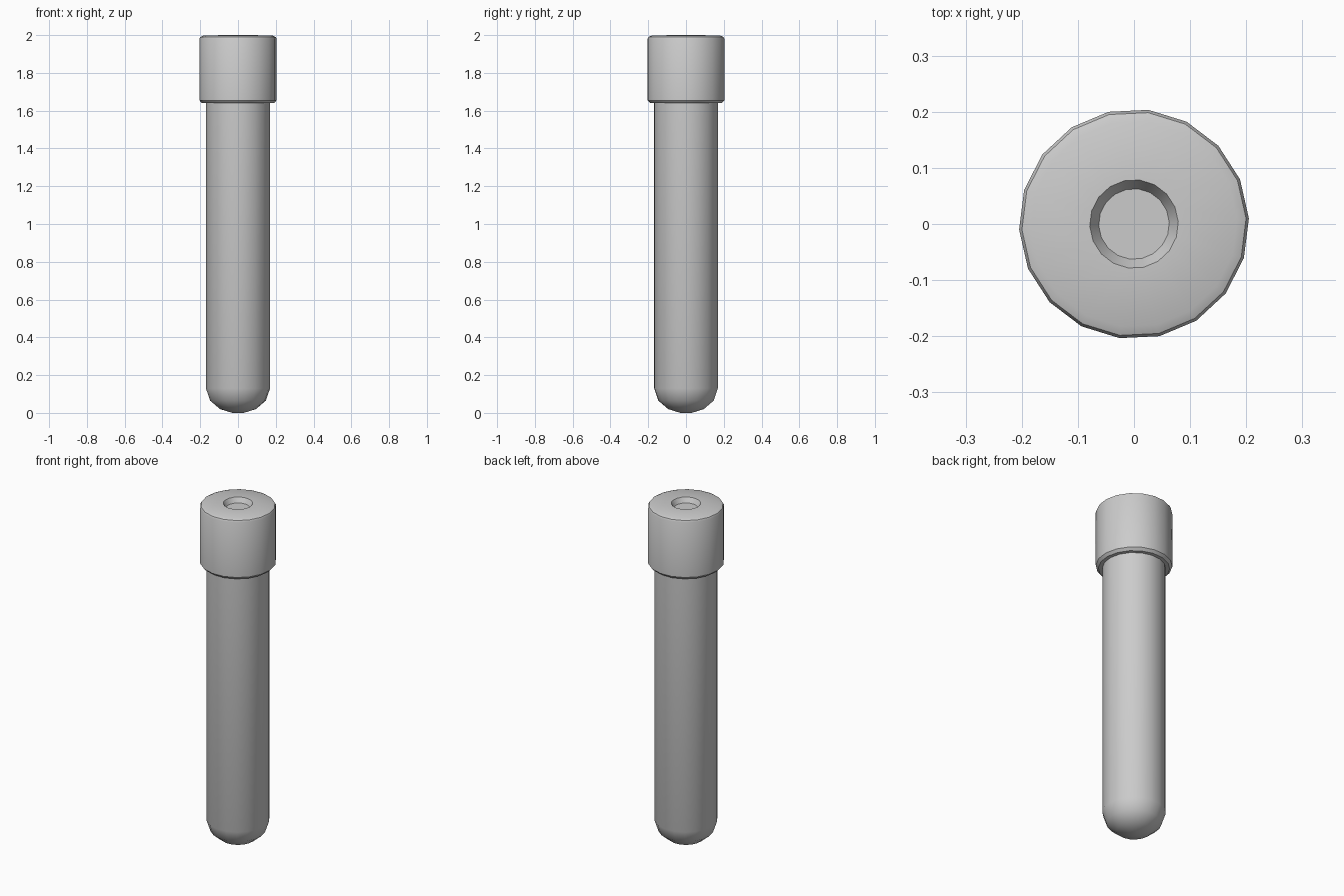
import bpy, bmesh, math

if "Cube" in bpy.data.objects:
    bpy.data.objects.remove(bpy.data.objects["Cube"], do_unlink=True)

GREY = (0.6, 0.6, 0.6, 1)
grey = bpy.data.materials.new("plain grey")
grey.use_nodes = True
grey.diffuse_color = GREY
grey.node_tree.nodes["Principled BSDF"].inputs["Base Color"].default_value = GREY


def lathe(name, profile, sides, turn=0):
    """Revolve (radius, z) points, listed bottom to top, and close both ends."""
    bm = bmesh.new()
    rings = []
    for r, z in profile:
        angles = [math.radians(turn) + math.tau * i / sides for i in range(sides)]
        rings.append([bm.verts.new((r * math.cos(a), r * math.sin(a), z)) for a in angles])
    for low, high in zip(rings, rings[1:]):
        for i in range(sides):
            j = (i + 1) % sides
            bm.faces.new((low[i], low[j], high[j], high[i]))
    bm.faces.new(rings[0][::-1])
    bm.faces.new(rings[-1])
    mesh = bpy.data.meshes.new(name)
    bm.to_mesh(mesh)
    bm.free()
    mesh.materials.append(grey)
    obj = bpy.data.objects.new(name, mesh)
    bpy.context.collection.objects.link(obj)
    bpy.ops.object.select_all(action="DESELECT")
    obj.select_set(True)
    bpy.context.view_layer.objects.active = obj
    bpy.ops.object.shade_smooth_by_angle(angle=math.radians(35))
    return obj


# Long tube with a rounded closed end
lathe("tube", [(0.03, 0), (0.095, 0.02), (0.148, 0.065), (0.17, 0.13), (0.17, 1.7)], 18, 2.8)

# Bevelled cap with a shallow dimple in its top
lathe("cap", [(0.17, 1.64), (0.191, 1.64), (0.205, 1.655), (0.205, 1.98), (0.2, 1.99),
              (0.184, 1.997), (0.079, 2), (0.063, 1.972)], 18, 2.8)
